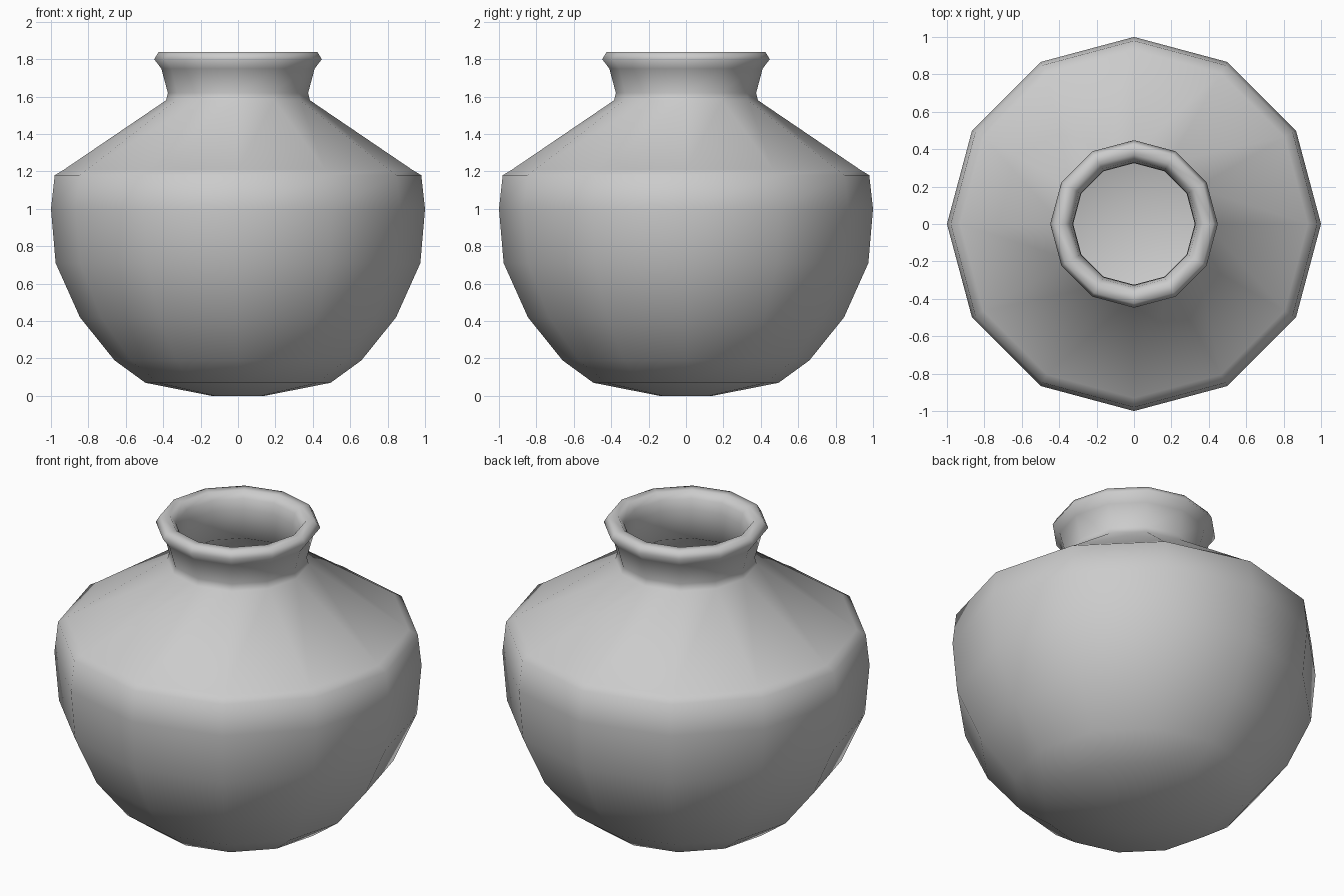
import bpy, bmesh
from math import cos, sin, pi

if "Cube" in bpy.data.objects:
    bpy.data.objects.remove(bpy.data.objects["Cube"])

SIDES = 12

# Outer wall from the base up, over the rim, then down the inner wall (radius, height)
outer = [(0.14, 0.0), (0.495, 0.07), (0.66, 0.19), (0.845, 0.42), (0.975, 0.71),
         (1.0, 1.0), (0.98, 1.18), (0.93, 1.21), (0.385, 1.58), (0.375, 1.62), (0.41, 1.75)]
rim = [(0.448, 1.80), (0.425, 1.838), (0.37, 1.838), (0.34, 1.80)]
inner = [(0.328, 1.74), (0.325, 1.57), (0.92, 1.165), (0.95, 1.0), (0.925, 0.72),
         (0.80, 0.45), (0.63, 0.23), (0.47, 0.12), (0.14, 0.05)]


def lathe(name, profile):
    bm = bmesh.new()
    rings = [[bm.verts.new((r * cos(2 * pi * i / SIDES), r * sin(2 * pi * i / SIDES), z))
              for i in range(SIDES)] for r, z in profile]
    for a, b in zip(rings, rings[1:]):
        for i in range(SIDES):
            j = (i + 1) % SIDES
            bm.faces.new((a[i], a[j], b[j], b[i]))
    # Base underneath and floor inside
    bm.faces.new(rings[0][::-1])
    bm.faces.new(rings[-1])
    bmesh.ops.recalc_face_normals(bm, faces=bm.faces)
    for f in bm.faces:
        f.smooth = True
    mesh = bpy.data.meshes.new(name)
    bm.to_mesh(mesh)
    bm.free()
    obj = bpy.data.objects.new(name, mesh)
    bpy.context.collection.objects.link(obj)
    return obj


# Hollow pot
lathe("pot", outer + rim + inner)
